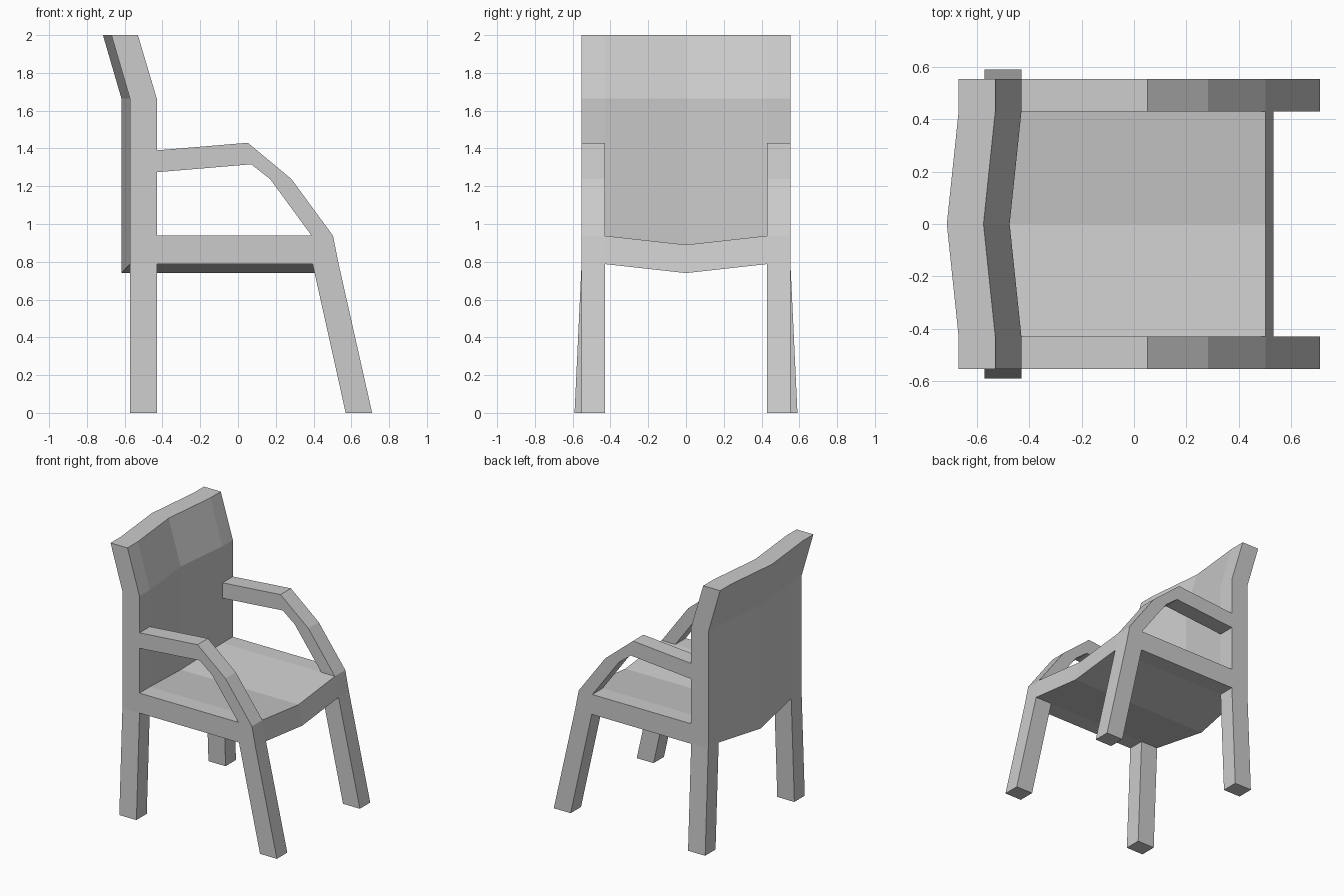
import bpy
import bmesh

if "Cube" in bpy.data.objects:
    bpy.data.objects.remove(bpy.data.objects["Cube"])

mat = bpy.data.materials.new("light grey")
mat.diffuse_color = (0.6, 0.6, 0.6, 1)
mat.use_nodes = True
mat.node_tree.nodes["Principled BSDF"].inputs["Base Color"].default_value = mat.diffuse_color


def loft(name, sections):
    """Join matching closed outlines of 3D points into a capped solid."""
    bm = bmesh.new()
    rings = [[bm.verts.new(p) for p in s] for s in sections]
    n = len(rings[0])
    for a, b in zip(rings, rings[1:]):
        for i in range(n):
            j = (i + 1) % n
            bm.faces.new((a[i], a[j], b[j], b[i]))
    bm.faces.new(rings[0])
    bm.faces.new(rings[-1][::-1])
    bmesh.ops.recalc_face_normals(bm, faces=bm.faces)
    me = bpy.data.meshes.new(name)
    bm.to_mesh(me)
    bm.free()
    me.materials.append(mat)
    ob = bpy.data.objects.new(name, me)
    bpy.context.collection.objects.link(ob)
    return ob


def slab(name, outline, y0, y1):
    return loft(name, [[(x, y, z) for x, z in outline] for y in (y0, y1)])


IN, OUT = 0.43, 0.553   # inner and outer side planes
SAG_X, SAG_Z = 0.045, 0.048   # hollow of back and seat on the centre line

# backrest: bent profile, hollowed at the centre
back = []
for y, c in ((-OUT, 0), (-IN, 0), (0, 1), (IN, 0), (OUT, 0)):
    dx, zb = -SAG_X * c, 0.788 - SAG_Z * c
    prof = [(-0.43, zb), (-0.43, 1.664), (-0.53, 2), (-0.67, 2), (-0.572, 1.664), (-0.572, zb)]
    back.append([(x + dx, y, z) for x, z in prof])
loft("backrest", back)

# seat: shallow V across the width
seat = []
for y, c in ((-IN, 0), (0, 1), (IN, 0)):
    xb, dz = -0.43 - SAG_X * c, -SAG_Z * c
    prof = [(xb, 0.788), (0.533, 0.788), (0.503, 0.938), (xb, 0.938)]
    seat.append([(x, y, z + dz) for x, z in prof])
loft("seat", seat)

# armrest running down into the front leg
arm = [(-0.43, 1.39), (0.052, 1.43), (0.283, 1.238), (0.503, 0.938), (0.533, 0.788),
       (0.71, 0), (0.57, 0), (0.395, 0.788), (0.39, 0.938), (0.17, 1.238),
       (0.07, 1.316), (-0.43, 1.274)]
rail = [(-0.43, 0.788), (0.395, 0.788), (0.39, 0.938), (-0.43, 0.938)]

for s, side in ((-1, "right"), (1, "left")):
    slab("arm_and_front_leg_" + side, arm, s * IN, s * OUT)
    slab("seat_rail_" + side, rail, s * IN, s * OUT)
    # back leg splays outwards
    loft("back_leg_" + side, [
        [(x, s * (y + d), z) for x, y in ((-0.572, IN), (-0.43, IN), (-0.43, OUT), (-0.572, OUT))]
        for z, d in ((0, 0.037), (0.788, 0))])
